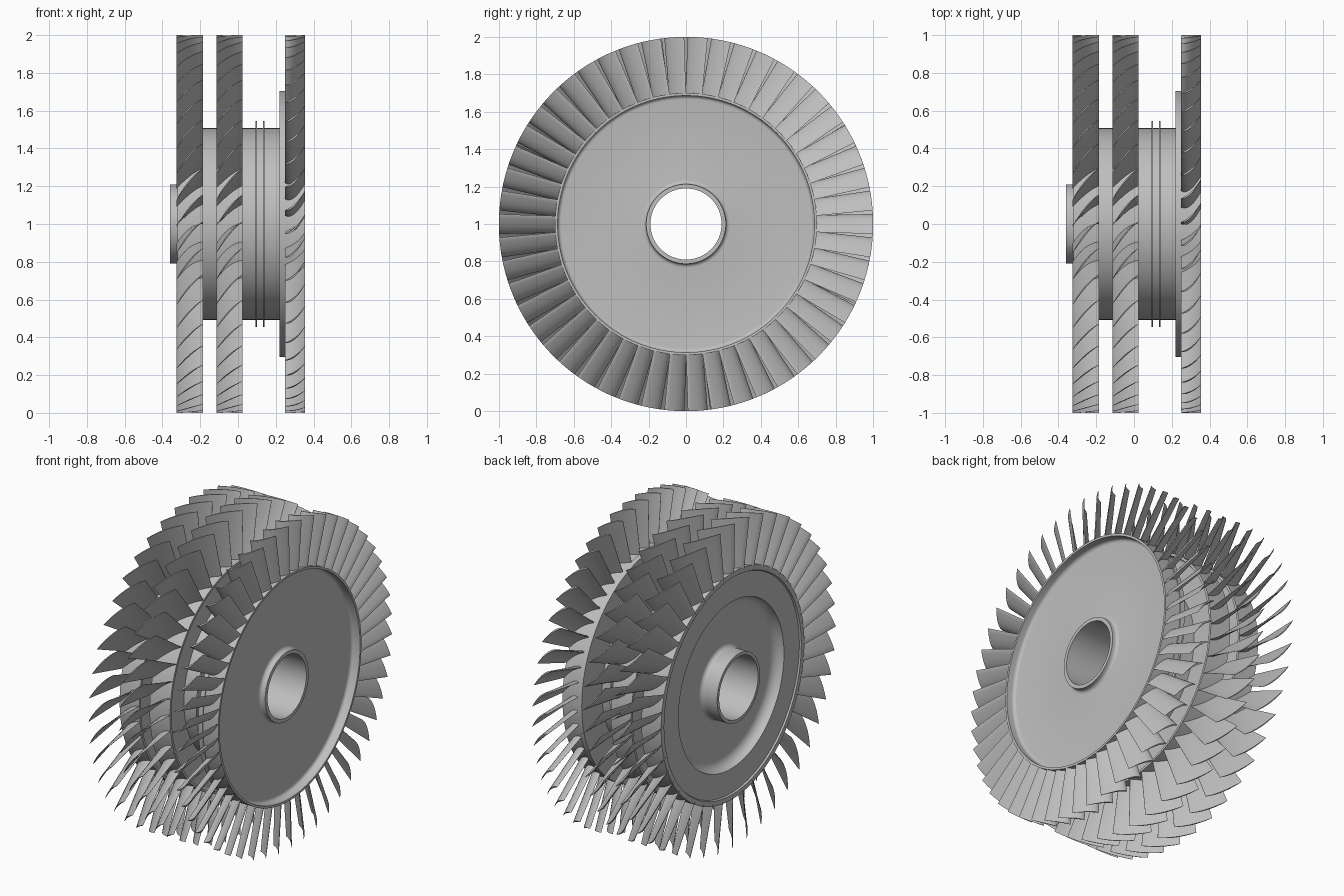
import bpy, bmesh, math
from mathutils import Matrix

cube = bpy.data.objects.get("Cube")
if cube:
    bpy.data.objects.remove(cube)

steel = bpy.data.materials.new("grey steel")
steel.use_nodes = True
grey = (0.52, 0.52, 0.52, 1)
steel.diffuse_color = grey
steel.node_tree.nodes["Principled BSDF"].inputs["Base Color"].default_value = grey
steel.node_tree.nodes["Principled BSDF"].inputs["Roughness"].default_value = 0.5


def finish(bm, name, angle):
    bmesh.ops.recalc_face_normals(bm, faces=bm.faces[:])
    mesh = bpy.data.meshes.new(name)
    bm.to_mesh(mesh)
    bm.free()
    mesh.materials.append(steel)
    obj = bpy.data.objects.new(name, mesh)
    bpy.context.collection.objects.link(obj)
    obj.location.z = 1
    bpy.ops.object.select_all(action='DESELECT')
    obj.select_set(True)
    bpy.context.view_layer.objects.active = obj
    bpy.ops.object.shade_smooth_by_angle(angle=math.radians(angle))
    return obj


def lathe(name, profile, steps=128):
    """Spin a closed (x, radius) profile around the x axis."""
    bm = bmesh.new()
    rings = []
    for k in range(steps):
        a = math.tau * k / steps
        rings.append([bm.verts.new((x, r * math.sin(a), r * math.cos(a))) for x, r in profile])
    n = len(profile)
    for k in range(steps):
        p, q = rings[k], rings[(k + 1) % steps]
        for i in range(n):
            j = (i + 1) % n
            bm.faces.new((p[i], p[j], q[j], q[i]))
    return finish(bm, name, 32)


def fillet(x0, r0, x1, r1, axial_first, steps=5):
    """Quarter-round points between two profile positions."""
    pts = []
    for i in range(steps + 1):
        a = math.pi / 2 * i / steps
        s, c = math.sin(a), 1 - math.cos(a)
        u, v = (s, c) if axial_first else (c, s)
        pts.append((x0 + (x1 - x0) * u, r0 + (r1 - r0) * v))
    return pts


def blade_row(name, count, x0, x1, root, tip, bend, thick):
    """Ring of twisted aerofoils; root and tip give the sweep along the circumference."""
    bm = bmesh.new()
    base, top, spans, chords = 0.69, 1.0, 6, 10
    for k in range(count):
        turn = math.tau * (k + 0.5) / count
        sections = []
        for s in range(spans + 1):
            f = s / spans
            r = base + (top - base) * f
            sweep = root + (tip - root) * f
            side_a, side_b = [], []
            for c in range(chords + 1):
                u = c / chords
                x = x0 + (x1 - x0) * u
                t = sweep * (u - 0.5) + bend * 4 * u * (1 - u)
                h = thick * (1 - 0.4 * f) * (0.08 + math.sin(math.pi * u ** 0.75)) / 2
                for side, sign in ((side_a, 1), (side_b, -1)):
                    a = turn - (t + sign * h) / r
                    side.append(bm.verts.new((x, r * math.sin(a), r * math.cos(a))))
            sections.append(side_a + side_b[::-1])
        n = len(sections[0])
        for p, q in zip(sections, sections[1:]):
            for i in range(n):
                j = (i + 1) % n
                bm.faces.new((p[i], p[j], q[j], q[i]))
        # cap both ends with strips
        for sec in (sections[0], sections[-1]):
            for i in range(chords):
                bm.faces.new((sec[i], sec[i + 1], sec[n - 2 - i], sec[n - 1 - i]))
    return finish(bm, name, 35)


# Front disc: projecting hub, dished web, stepped rim
lathe("front_disc",
      [(-0.36, 0.19), (-0.36, 0.21), (-0.275, 0.21)]
      + fillet(-0.275, 0.21, -0.25, 0.235, True)
      + fillet(-0.25, 0.455, -0.31, 0.515, False)
      + [(-0.31, 0.665), (-0.32, 0.67), (-0.32, 0.70), (-0.185, 0.70), (-0.185, 0.685)]
      + fillet(-0.205, 0.685, -0.225, 0.665, True)
      + [(-0.225, 0.50), (-0.2, 0.19)])

# Middle disc: recessed on both faces
lathe("middle_disc",
      [(-0.08, 0.19), (-0.08, 0.665)]
      + fillet(-0.08, 0.665, -0.1, 0.685, False)
      + [(-0.115, 0.685), (-0.115, 0.70), (0.025, 0.70), (0.025, 0.685)]
      + fillet(0.005, 0.685, -0.015, 0.665, True)
      + [(-0.015, 0.19)])

# Rear disc: wide flange, recessed outer face and raised hub lip
lathe("rear_disc",
      [(0.22, 0.19), (0.22, 0.705), (0.25, 0.705), (0.25, 0.70), (0.355, 0.70), (0.355, 0.686)]
      + fillet(0.32, 0.686, 0.3, 0.666, True)
      + fillet(0.3, 0.235, 0.32, 0.213, False)
      + [(0.335, 0.213), (0.335, 0.19)])

# Connecting drum, seal fins and bore tube
lathe("drum", [(-0.24, 0.46), (-0.24, 0.507), (0.23, 0.507), (0.23, 0.46)])
for label, x in (("front", 0.097), ("rear", 0.137)):
    lathe(label + "_seal_fin", [(x - 0.004, 0.48), (x - 0.004, 0.545),
                                (x + 0.004, 0.545), (x + 0.004, 0.48)])
lathe("bore_tube", [(-0.355, 0.19), (-0.355, 0.2), (0.33, 0.2), (0.33, 0.19)])

# Blade rows
blade_row("front_blades", 44, -0.325, -0.185, -0.11, -0.17, -0.018, 0.016)
blade_row("middle_blades", 44, -0.115, 0.025, -0.11, -0.17, -0.018, 0.016)
blade_row("rear_blades", 50, 0.25, 0.355, -0.085, -0.105, 0.022, 0.018)
